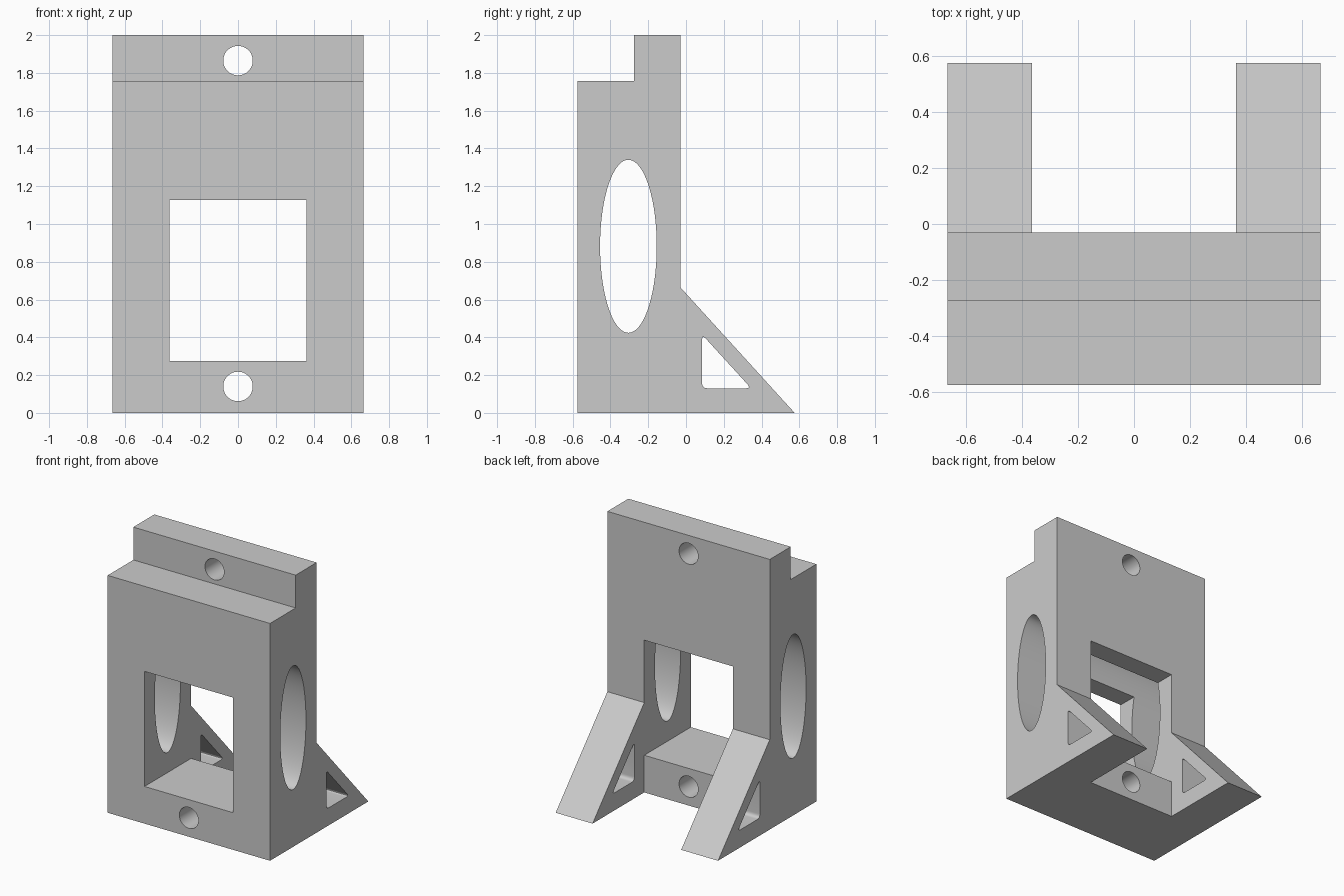
import bpy, bmesh, math
from mathutils import Vector

cube = bpy.data.objects.get("Cube")
if cube:
    bpy.data.objects.remove(cube, do_unlink=True)

# Material
grey = bpy.data.materials.new("plain grey")
grey.use_nodes = True
colour = (0.6, 0.6, 0.6, 1)
grey.diffuse_color = colour
grey.node_tree.nodes["Principled BSDF"].inputs["Base Color"].default_value = colour


def prism(name, points, axis, half):
    """Extrude a closed profile along x (points are y, z) or y (points are x, z)."""
    place = (lambda t, a, z: (t, a, z)) if axis == "x" else (lambda t, a, z: (a, t, z))
    bm = bmesh.new()
    face = bm.faces.new([bm.verts.new(place(-half, a, z)) for a, z in points])
    side = bmesh.ops.extrude_face_region(bm, geom=[face])
    verts = [v for v in side["geom"] if isinstance(v, bmesh.types.BMVert)]
    bmesh.ops.translate(bm, verts=verts, vec=place(2 * half, 0, 0))
    bmesh.ops.recalc_face_normals(bm, faces=bm.faces[:])
    mesh = bpy.data.meshes.new(name)
    bm.to_mesh(mesh)
    bm.free()
    mesh.materials.append(grey)
    obj = bpy.data.objects.new(name, mesh)
    bpy.context.collection.objects.link(obj)
    return obj


def ellipse(a, z, ra, rz, count):
    angles = [math.tau * i / count for i in range(count)]
    return [(a + ra * math.cos(t), z + rz * math.sin(t)) for t in angles]


def rounded(corners, reach, steps=6):
    """Replace each corner by a short quadratic curve."""
    result = []
    for i, corner in enumerate(corners):
        c = Vector(corner)
        p = c + (Vector(corners[i - 1]) - c).normalized() * reach
        q = c + (Vector(corners[(i + 1) % len(corners)]) - c).normalized() * reach
        for s in range(steps + 1):
            t = s / steps
            result.append(tuple(p * (1 - t) ** 2 + c * 2 * t * (1 - t) + q * t * t))
    return result


# Stepped block with sloping rear feet
front, back, rear = -0.575, -0.03, 0.575
bracket = prism("bracket_body", [
    (front, 0), (rear, 0), (back, 0.665), (back, 2),
    (-0.275, 2), (-0.275, 1.757), (front, 1.757)], "x", 0.665)

# Window joined to the gap between the feet, side openings and bolt holes
cutters = [
    prism("window_cutter", [
        (-1, 0.275), (back, 0.275), (back, -0.2),
        (1, -0.2), (1, 1.127), (-1, 1.127)], "x", 0.363),
    prism("side_opening_cutter", ellipse(-0.305, 0.882, 0.15, 0.458, 96), "x", 1),
    prism("foot_opening_cutter",
          rounded([(0.085, 0.13), (0.345, 0.13), (0.085, 0.415)], 0.03), "x", 1),
    prism("lower_hole_cutter", ellipse(0, 0.14, 0.078, 0.078, 48), "y", 1),
    prism("upper_hole_cutter", ellipse(0, 1.865, 0.078, 0.078, 48), "y", 1),
]

bpy.ops.object.select_all(action="DESELECT")
bracket.select_set(True)
bpy.context.view_layer.objects.active = bracket
for cutter in cutters:
    cut = bracket.modifiers.new(cutter.name, "BOOLEAN")
    cut.operation = "DIFFERENCE"
    cut.solver = "EXACT"
    cut.object = cutter
    bpy.ops.object.modifier_apply(modifier=cut.name)
    bpy.data.objects.remove(cutter, do_unlink=True)

bpy.ops.object.shade_smooth_by_angle(angle=math.radians(30))
